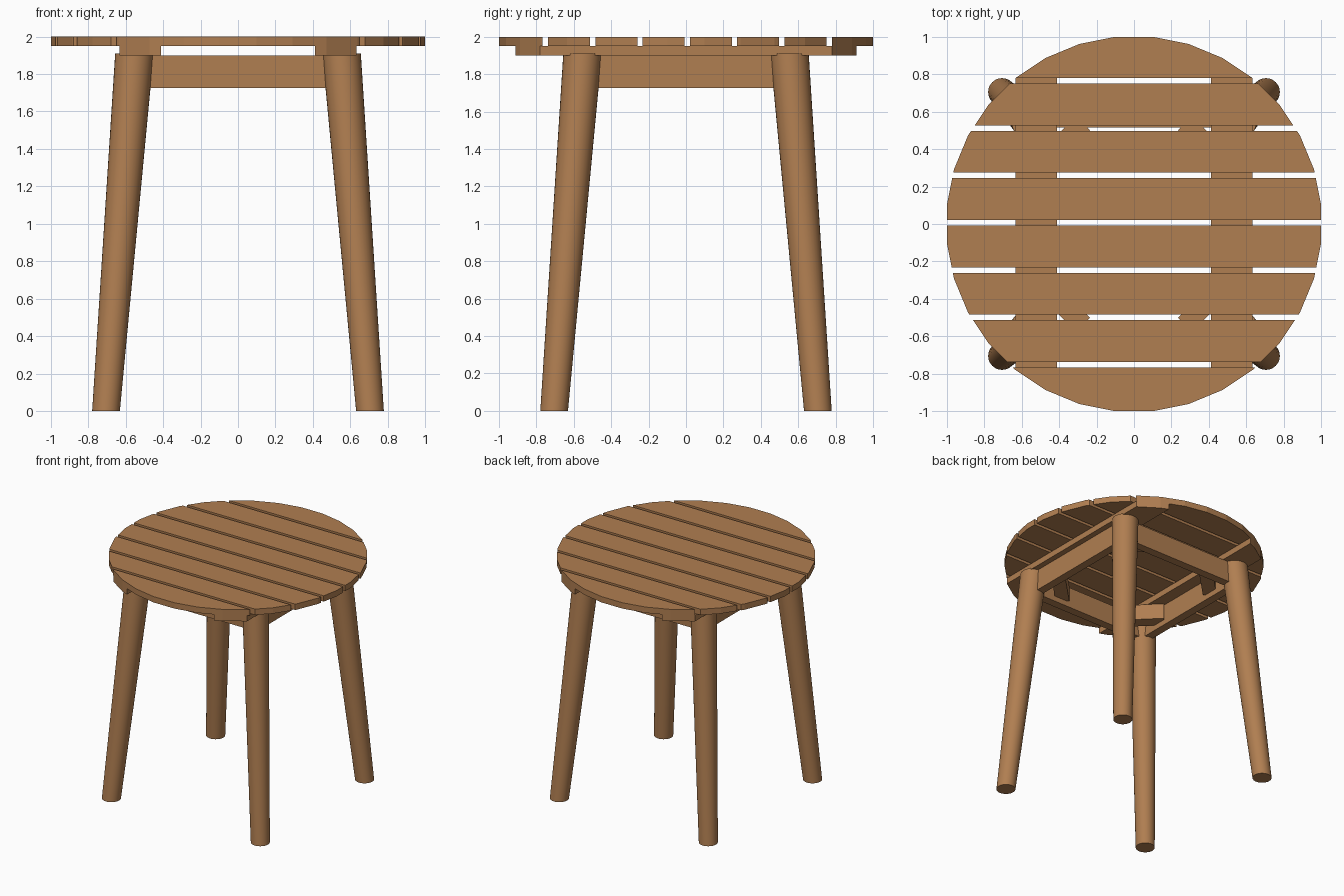
import bpy
import bmesh
import math
from mathutils import Matrix, Vector

default = bpy.data.objects.get("Cube")
if default:
    bpy.data.objects.remove(default, do_unlink=True)

wood = bpy.data.materials.new("warm brown wood")
wood.use_nodes = True
COLOUR = (0.434, 0.209, 0.082, 1)
wood.diffuse_color = COLOUR
wood.node_tree.nodes["Principled BSDF"].inputs["Base Color"].default_value = COLOUR

SEGMENTS = 32
DISC_RADIUS = 1 / math.cos(math.pi / SEGMENTS)


def finish(bm, name):
    """Turn a bmesh into a named wooden object."""
    bmesh.ops.recalc_face_normals(bm, faces=bm.faces)
    mesh = bpy.data.meshes.new(name)
    bm.to_mesh(mesh)
    bm.free()
    mesh.materials.append(wood)
    obj = bpy.data.objects.new(name, mesh)
    bpy.context.collection.objects.link(obj)
    return obj


def disc_strip(name, axis, low, high, bottom, top):
    """A plank cut out of the round seat outline between two parallel lines."""
    bm = bmesh.new()
    turn = Matrix.Rotation(math.pi / SEGMENTS, 4, "Z")
    bmesh.ops.create_circle(bm, cap_ends=True, segments=SEGMENTS, radius=DISC_RADIUS,
                            matrix=Matrix.Translation((0, 0, bottom)) @ turn)
    for limit, side in ((low, -1), (high, 1)):
        bmesh.ops.bisect_plane(bm, geom=bm.verts[:] + bm.edges[:] + bm.faces[:],
                               plane_co=axis * limit, plane_no=axis * side,
                               clear_outer=True)
    grown = bmesh.ops.extrude_face_region(bm, geom=bm.faces[:], use_keep_orig=True)
    verts = [v for v in grown["geom"] if isinstance(v, bmesh.types.BMVert)]
    bmesh.ops.translate(bm, verts=verts, vec=(0, 0, top - bottom))
    return finish(bm, name)


def box(name, size, centre, angle):
    """A board placed at a centre, then swung around the vertical axis."""
    bm = bmesh.new()
    bmesh.ops.create_cube(bm, size=1, matrix=Matrix.Rotation(angle, 4, "Z")
                          @ Matrix.Translation(centre) @ Matrix.Diagonal((*size, 1)))
    return finish(bm, name)


def leg(name, sx, sy):
    """A round tapered leg, splayed outwards, with level ends."""
    bm = bmesh.new()
    height = 1.91
    bmesh.ops.create_cone(bm, cap_ends=True, segments=32, radius1=0.074, radius2=0.103,
                          depth=height, matrix=Matrix.Translation((0, 0, height / 2)))
    for v in bm.verts:
        shift = 0.705 - 0.152 * v.co.z / height
        v.co += Vector((sx * shift, sy * shift, 0))
    obj = finish(bm, name)
    bpy.ops.object.select_all(action="DESELECT")
    obj.select_set(True)
    bpy.context.view_layer.objects.active = obj
    bpy.ops.object.shade_smooth_by_angle(angle=math.radians(35))


# Seat slats
SLATS, PITCH, WIDTH = 8, 0.2528, 0.224
for i in range(SLATS):
    start = -0.99 + i * PITCH
    low = -1.1 if i == 0 else start
    high = 1.1 if i == SLATS - 1 else start + WIDTH
    disc_strip(f"seat_slat_{i + 1}", Vector((0, 1, 0)), low, high, 1.95, 2)

# Battens under the slats
disc_strip("left_batten", Vector((1, 0, 0)), 0.412, 0.632, 1.9, 1.95)
disc_strip("right_batten", Vector((1, 0, 0)), -0.632, -0.412, 1.9, 1.95)

# Legs
for side, sx in (("left", 1), ("right", -1)):
    for end, sy in (("front", -1), ("back", 1)):
        leg(f"{end}_{side}_leg", sx, sy)

# Apron boards and corner braces, one of each per quarter turn
for i, side in enumerate(("left", "back", "right", "front")):
    quarter = i * math.pi / 2
    box(f"{side}_apron", (0.07, 1.08, 0.175), (0.55, 0, 1.8125), quarter)
    box(f"corner_brace_{i + 1}", (0.106, 0.374, 0.13), (0.573, 0, 1.835),
        quarter + math.pi / 4)
